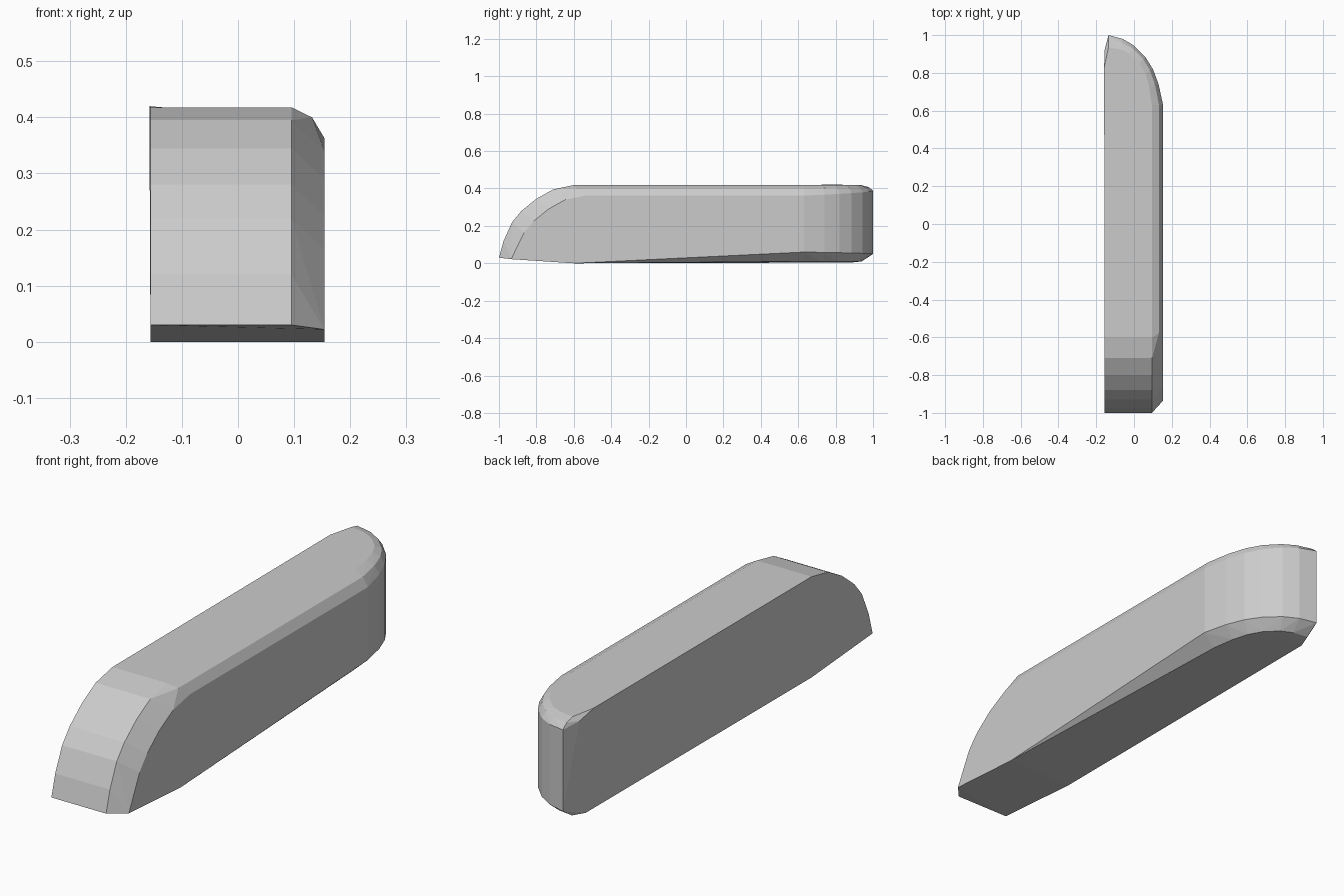
import bpy
import bmesh

cube = bpy.data.objects.get("Cube")
if cube:
    bpy.data.objects.remove(cube, do_unlink=True)

# One plain grey finish
grey = bpy.data.materials.new("plain grey")
grey.use_nodes = True
colour = (0.6, 0.6, 0.6, 1)
grey.diffuse_color = colour
grey.node_tree.nodes["Principled BSDF"].inputs["Base Color"].default_value = colour

LEFT, INNER, SIDE = -0.156, 0.095, 0.154
TOP, SHOULDER, SILL = 0.418, 0.362, 0.06

# Curved nose, as (y, z) from the tip up to the top
nose = [(-1, 0.03), (-0.975, 0.12), (-0.93, 0.22), (-0.88, 0.28),
        (-0.8, 0.345), (-0.71, 0.395), (-0.6, TOP)]

# Rounded tail, as (x, y) in plan from the long side round to the flat side
tail = [(SIDE, 0.63), (0.13, 0.74), (0.1, 0.82), (0.06, 0.885),
        (0.0, 0.945), (-0.06, 0.98), (-0.135, 1)]


def tail_ring(inset, z, lift=0.0):
    """Tail outline shrunk inward, its height changing towards the back."""
    last = len(tail) - 1
    return [(x - inset * (1 - i / last), y - inset * 1.1 * i / last, z + lift * i / last)
            for i, (x, y) in enumerate(tail)]


points = []

# Flat left wall and main front face
for y, z in nose:
    points += [(LEFT, y, z), (INNER, y, z)]
points += [(LEFT, -0.6, 0), (LEFT, 0.88, 0.004), (LEFT - 0.002, 0.83, TOP + 0.002),
           (LEFT, 0.92, 0.40)]

# Bevelled nose edge on the right wall
for y, z in nose:
    points.append((SIDE, y + 0.065, max(0.022, z - 0.055)))
points += [(0.132, -0.58, 0.40), (SIDE, -0.6, 0)]

# Rounded tail: sill, shoulder and the bevels above and below them
points += tail_ring(0.055, 0.01)
points += tail_ring(0, SILL, -0.01)
points += tail_ring(0, SHOULDER, 0.026)
points += tail_ring(0.022, 0.40, 0.008)
points += tail_ring(0.06, TOP)

# Wrap the outlines in one faceted shell
bm = bmesh.new()
for p in points:
    bm.verts.new(p)
hull = bmesh.ops.convex_hull(bm, input=bm.verts)
spare = {g for g in hull["geom_interior"] + hull["geom_unused"]
         if isinstance(g, bmesh.types.BMVert)}
bmesh.ops.delete(bm, geom=list(spare), context="VERTS")
bmesh.ops.dissolve_limit(bm, angle_limit=0.02, verts=bm.verts, edges=bm.edges)
bmesh.ops.recalc_face_normals(bm, faces=bm.faces)

mesh = bpy.data.meshes.new("side_body")
bm.to_mesh(mesh)
bm.free()
mesh.materials.append(grey)
body = bpy.data.objects.new("side_body", mesh)
bpy.context.collection.objects.link(body)
